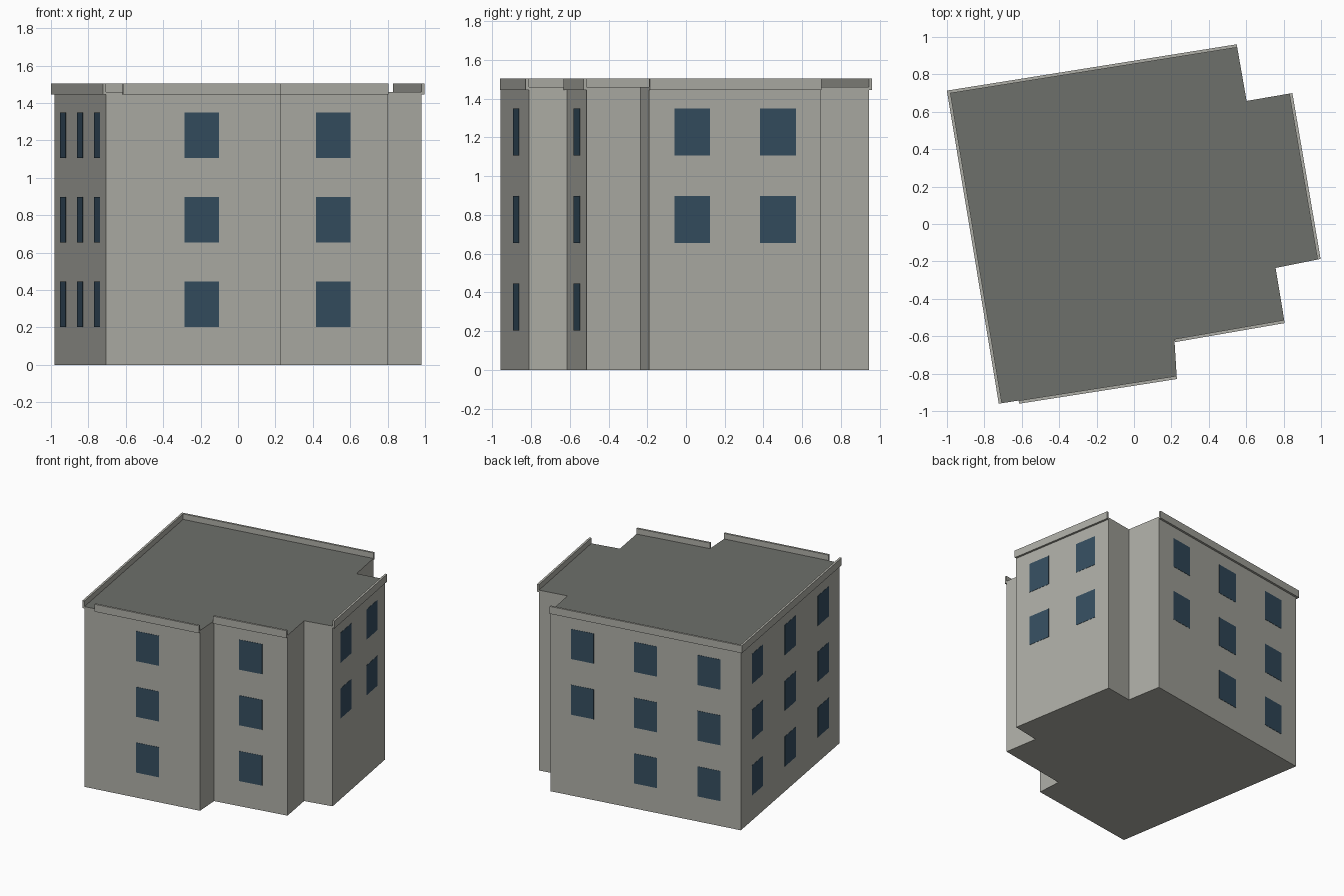
import bpy, bmesh
from mathutils import Vector

if "Cube" in bpy.data.objects:
    bpy.data.objects.remove(bpy.data.objects["Cube"])

ROOF, TOP, BASE, T = 1.46, 1.505, 1.445, 0.017

# Footprint corners, counter-clockwise from the front left
PLAN = [Vector(p) for p in [
    (-0.706, -0.958), (-0.617, -0.944), (0.228, -0.812), (0.216, -0.615),
    (0.803, -0.513), (0.757, -0.235), (0.981, -0.19), (0.83, 0.697),
    (0.602, 0.658), (0.552, 0.944), (-0.981, 0.699)]]


def material(name, rgb):
    m = bpy.data.materials.new(name)
    m.diffuse_color = (*rgb, 1)
    m.use_nodes = True
    m.node_tree.nodes["Principled BSDF"].inputs["Base Color"].default_value = m.diffuse_color
    return m


WALL = material("wall_grey", (0.42, 0.42, 0.38))
DARK = material("roof_grey", (0.155, 0.16, 0.145))
GLASS = material("window_blue", (0.035, 0.075, 0.115))


def prism(name, pts, z0, z1, mats):
    """Extrude a plan polygon from z0 to z1; the last material goes on top."""
    bm = bmesh.new()
    face = bm.faces.new([bm.verts.new((p.x, p.y, z0)) for p in pts])
    ext = bmesh.ops.extrude_face_region(bm, geom=[face], use_keep_orig=True)
    for v in ext["geom"]:
        if isinstance(v, bmesh.types.BMVert):
            v.co.z = z1
    bmesh.ops.recalc_face_normals(bm, faces=bm.faces)
    for f in bm.faces:
        if f.normal.z > 0.9:
            f.material_index = len(mats) - 1
    me = bpy.data.meshes.new(name)
    bm.to_mesh(me)
    bm.free()
    for m in mats:
        me.materials.append(m)
    ob = bpy.data.objects.new(name, me)
    bpy.context.collection.objects.link(ob)
    return ob


def strip(edge, start, end, depth, inset=0.0):
    """Plan rectangle on the outside of a wall, between two distances along it."""
    a, b = PLAN[edge], PLAN[(edge + 1) % len(PLAN)]
    d = (b - a).normalized()
    n = Vector((d.y, -d.x))
    return [a + d * start - n * inset, a + d * start + n * depth,
            a + d * end + n * depth, a + d * end - n * inset]


def length(edge):
    return (PLAN[(edge + 1) % len(PLAN)] - PLAN[edge]).length


# Main block with dark flat roof
prism("building_walls", PLAN, 0, ROOF, [WALL, DARK])

# Parapets and windows: edge -> (name, extra length at end, window columns per floor)
third = (1 / 6, 1 / 2, 5 / 6)
SIDES = {
    1: ("front_left", 0, [(0.5,)] * 3),
    3: ("front_right", 0, [(0.5,)] * 3),
    6: ("right", 0, [(), (0.25, 0.75), (0.25, 0.75)]),
    9: ("back", T, [third[1:], third, third]),
    10: ("left", 0, [third] * 3),
}
FLOORS = [(0.203, 0.446), (0.655, 0.897), (1.106, 1.349)]
HALF = 0.0935

for edge, (name, extra, floors) in SIDES.items():
    size = length(edge)
    prism(name + "_parapet", strip(edge, 0, size + extra, T), BASE, TOP, [WALL])
    for level, (cols, (z0, z1)) in enumerate(zip(floors, FLOORS), 1):
        for i, c in enumerate(cols, 1):
            rect = strip(edge, c * size - HALF, c * size + HALF, 0.002, 0.002)
            prism(f"{name}_window_{level}_{i}", rect, z0, z1, [GLASS])
